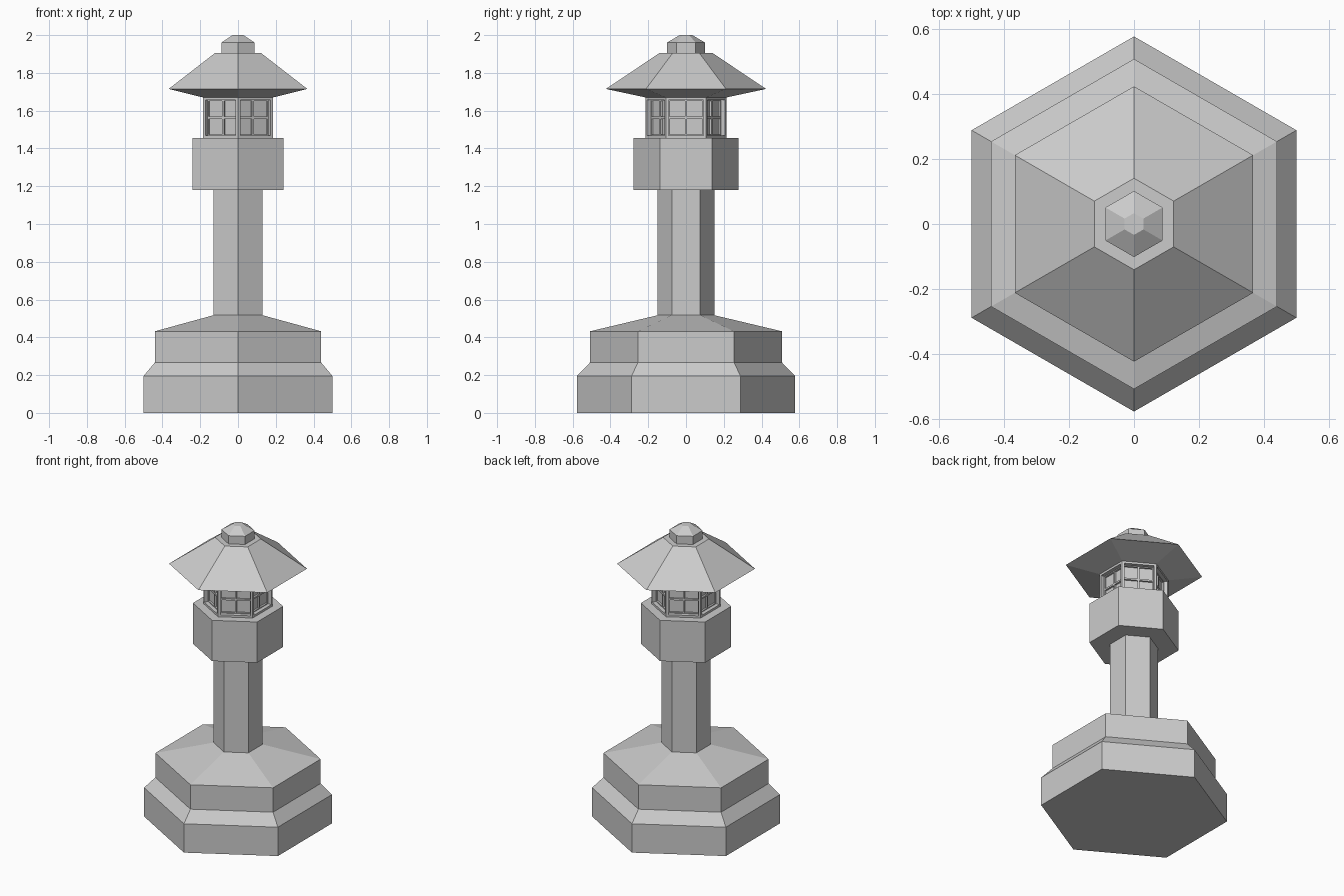
import bpy, bmesh, math
from mathutils import Vector

if "Cube" in bpy.data.objects:
    bpy.data.objects.remove(bpy.data.objects["Cube"])


def hex_part(name, profile):
    """Stack hexagonal rings from (apothem, z) pairs; corners point along +-y."""
    bm = bmesh.new()
    rings = []
    for a, z in profile:
        r = a / math.cos(math.pi / 6)
        rings.append([bm.verts.new((r * math.cos(math.radians(30 + 60 * i)),
                                    r * math.sin(math.radians(30 + 60 * i)), z))
                      for i in range(6)])
    for lo, hi in zip(rings, rings[1:]):
        for i in range(6):
            j = (i + 1) % 6
            bm.faces.new((lo[i], lo[j], hi[j], hi[i]))
    bm.faces.new(rings[0][::-1])
    bm.faces.new(rings[-1])
    bmesh.ops.recalc_face_normals(bm, faces=bm.faces[:])
    me = bpy.data.meshes.new(name)
    bm.to_mesh(me)
    bm.free()
    ob = bpy.data.objects.new(name, me)
    bpy.context.collection.objects.link(ob)
    return ob


# Stepped base, column and gallery block
hex_part("base", [(0.5, 0), (0.5, 0.195), (0.44, 0.267), (0.44, 0.432), (0.13, 0.517)])
hex_part("column", [(0.13, 0.51), (0.13, 1.185)])
hex_part("gallery_block", [(0.24, 1.18), (0.24, 1.455)])

# Flared roof with flat top, and finial
hex_part("roof", [(0.185, 1.67), (0.367, 1.715), (0.122, 1.905)])
hex_part("finial", [(0.088, 1.905), (0.088, 1.96), (0.029, 2.0)])

# Lantern room: each wall gets a recessed window with four panes
APOTHEM, RECESS = 0.185, 0.025
lantern = hex_part("lantern_room", [(APOTHEM, 1.455), (APOTHEM, 1.67)])
bm = bmesh.new()
bm.from_mesh(lantern.data)
for k in range(6):
    n = Vector((math.cos(k * math.pi / 3), math.sin(k * math.pi / 3), 0))

    def facing(dist):
        bm.normal_update()
        return [f for f in bm.faces if f.normal.dot(n) > 0.99
                and abs(f.calc_center_median().dot(n) - dist) < 0.002]

    wall = facing(APOTHEM)
    bmesh.ops.inset_individual(bm, faces=wall, thickness=0.02)
    bmesh.ops.inset_individual(bm, faces=wall, thickness=0.0, depth=-RECESS)
    bmesh.ops.subdivide_edges(bm, edges=list(wall[0].edges), cuts=1, use_grid_fill=True)
    panes = facing(APOTHEM - RECESS)
    bmesh.ops.inset_individual(bm, faces=panes, thickness=0.008)
    bmesh.ops.inset_individual(bm, faces=panes, thickness=0.0, depth=-0.012)
bm.to_mesh(lantern.data)
bm.free()
